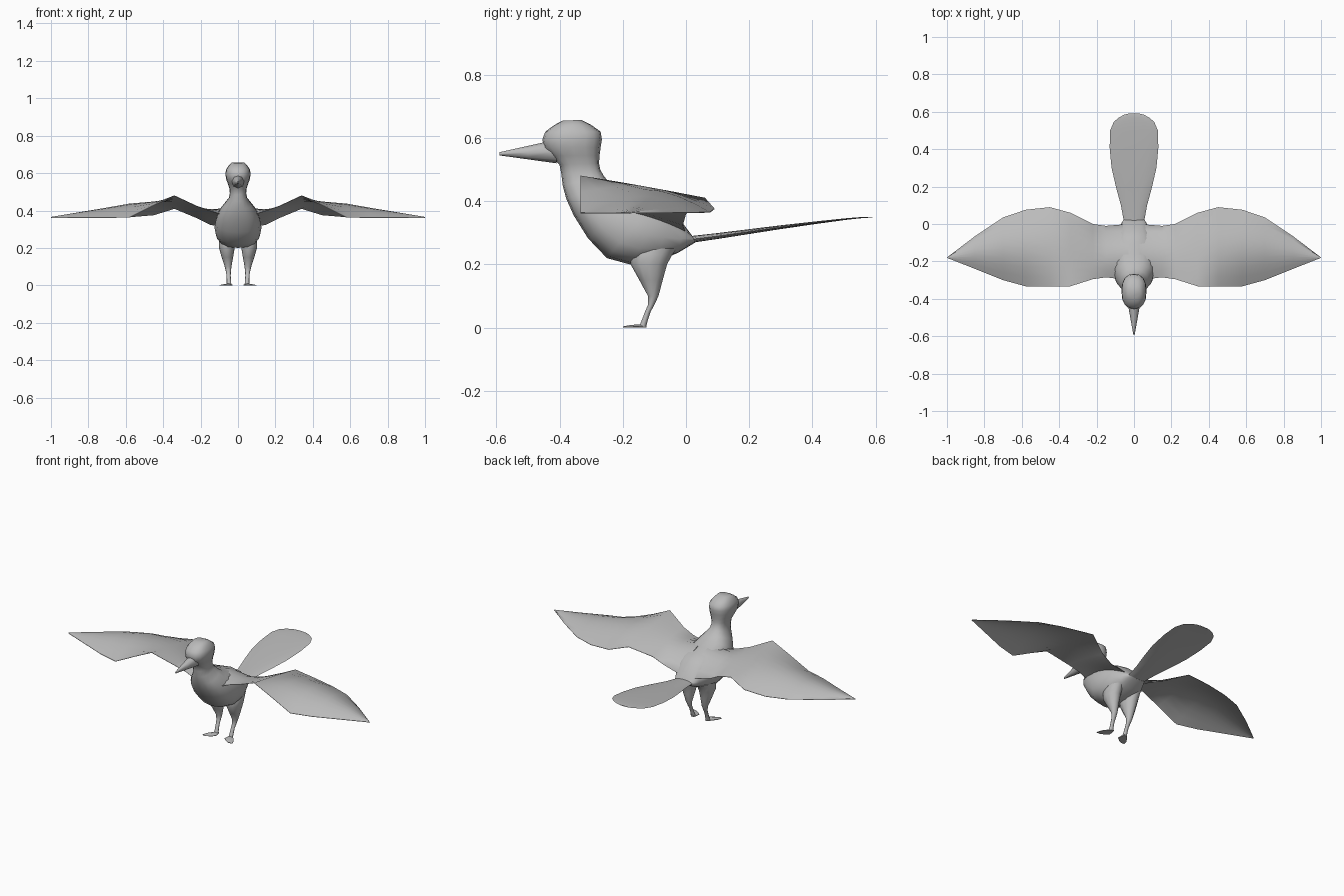
import bpy, bmesh, math
from mathutils import Vector

cube = bpy.data.objects.get("Cube")
if cube:
    bpy.data.objects.remove(cube, do_unlink=True)

grey = bpy.data.materials.new("plain_grey")
grey.use_nodes = True
colour = (0.5, 0.5, 0.5, 1)
grey.diffuse_color = colour
grey.node_tree.nodes["Principled BSDF"].inputs["Base Color"].default_value = colour


def loft(name, rings, angle=60):
    """Skin a closed tube through rings of equal point count."""
    bm = bmesh.new()
    loops = [[bm.verts.new(point) for point in ring] for ring in rings]
    count = len(loops[0])
    for near, far in zip(loops, loops[1:]):
        for i in range(count):
            j = (i + 1) % count
            bm.faces.new((near[i], near[j], far[j], far[i]))
    bm.faces.new(loops[0])
    bm.faces.new(loops[-1])
    bmesh.ops.recalc_face_normals(bm, faces=bm.faces[:])
    mesh = bpy.data.meshes.new(name)
    bm.to_mesh(mesh)
    bm.free()
    mesh.materials.append(grey)
    obj = bpy.data.objects.new(name, mesh)
    bpy.context.collection.objects.link(obj)
    bpy.ops.object.select_all(action='DESELECT')
    obj.select_set(True)
    bpy.context.view_layer.objects.active = obj
    bpy.ops.object.shade_smooth_by_angle(angle=math.radians(angle))


def smooth_rows(rows, steps=2):
    """Fill in rows between the given ones along a smooth curve."""
    result = []
    last = len(rows) - 1
    for k in range(last):
        before, start = rows[max(k - 1, 0)], rows[k]
        end, after = rows[k + 1], rows[min(k + 2, last)]
        for step in range(steps):
            t = step / steps
            row = []
            for a, b, c, d in zip(before, start, end, after):
                bend = (2 * a - 5 * b + 4 * c - d) * t * t
                twist = (3 * b - a - 3 * c + d) * t ** 3
                row.append(b + ((c - a) * t + bend + twist) / 2)
            result.append(row)
    return result + [rows[last]]


def oval(front_y, front_z, back_y, back_z, width, x=0, power=2, count=12):
    """Rounded section from a front point to a back point of the side plane."""
    front, back = Vector((x, front_y, front_z)), Vector((x, back_y, back_z))
    middle, half = (front + back) / 2, (back - front) / 2
    ring = []
    for i in range(count):
        turn = math.tau * i / count
        along, across = (math.copysign(abs(v) ** (2 / power), v)
                         for v in (math.cos(turn), math.sin(turn)))
        ring.append(middle + half * along + Vector((width * across, 0, 0)))
    return ring


def wing_section(side, x, lead_y, lead_z, trail_y, trail_z, camber, steps=8):
    """Thin arched blade that thickens towards the shoulder."""
    thickness = max(.002, .04 - x / 6)
    upper, lower = [], []
    for i in range(steps + 1):
        t = i / steps
        arch = math.sin(math.pi * t)
        y = lead_y + (trail_y - lead_y) * t
        z = lead_z + (trail_z - lead_z) * t + camber * arch
        half = thickness * arch + .001
        upper.append((side * x, y, z + half))
        lower.append((side * x, y, z - half))
    return upper + lower[::-1]


def foot_section(side, y, x, width, top):
    """Flat-soled section with a raised middle."""
    left, right = side * (x + width), side * (x - width)
    edge = top / 3
    return [(left, y, 0), (left, y, edge), (side * x, y, top),
            (right, y, edge), (right, y, 0)]


# Head, neck and trunk: front y and z, back y and z, half width
body = [(-.39, .655, -.33, .657, .035), (-.445, .62, -.27, .62, .064),
        (-.45, .57, -.27, .57, .064), (-.4, .515, -.275, .52, .046),
        (-.39, .45, -.26, .48, .05), (-.355, .355, -.21, .435, .1),
        (-.25, .22, -.1, .4, .126), (-.1, .205, -.04, .365, .105),
        (.03, .27, .02, .29, .055)]
loft("body", [oval(*row, power=2.4, count=16) for row in smooth_rows(body)])

# Beak
beak = [(-.41, .52, -.41, .595, .036), (-.59, .545, -.59, .555, .004)]
loft("beak", [oval(*row, count=8) for row in smooth_rows(beak)])

# Tail fan: y, z, half width, thinning towards the tip
tail = [(-.02, .275, .05), (.1, .29, .07), (.3, .318, .12),
        (.5, .343, .128), (.57, .349, .08), (.59, .349, .03)]
fan = []
for y, z, width in smooth_rows(tail):
    half = .001 + (.6 - y) / 60
    fan.append(oval(y, z - half, y, z + half, width))
loft("tail", fan)

# Wing: x, leading y and z, trailing y and z, camber
wing = [(.03, -.3, .36, 0, .3, .05), (.15, -.285, .4, -.01, .325, .02),
        (.22, -.295, .424, 0, .36, .01), (.34, -.333, .48, .06, .41, 0),
        (.45, -.333, .428, .09, .376, .04), (.58, -.333, .363, .076, .365, .07),
        (.7, -.3, .362, .035, .364, .05), (.85, -.24, .362, -.065, .364, .025),
        (1, -.181, .363, -.179, .363, 0)]

# Leg: front y and z, back y and z, half width, centre x
leg = [(-.17, .25, -.03, .25, .04, .06), (-.175, .2, -.06, .2, .042, .06),
       (-.12, .1, -.087, .1, .018, .053), (-.13, .05, -.112, .05, .011, .05),
       (-.15, 0, -.127, 0, .013, .048)]

# Foot: y, centre x, half width, height
foot = [(-.125, .046, .008, .012), (-.17, .06, .03, .009), (-.2, .086, .012, .004)]

for side, label in ((1, "left"), (-1, "right")):
    loft(label + "_wing", [wing_section(side, *row) for row in wing])
    loft(label + "_leg", [oval(*row[:5], x=side * row[5]) for row in smooth_rows(leg)])
    loft(label + "_foot", [foot_section(side, *row) for row in smooth_rows(foot)], 40)
